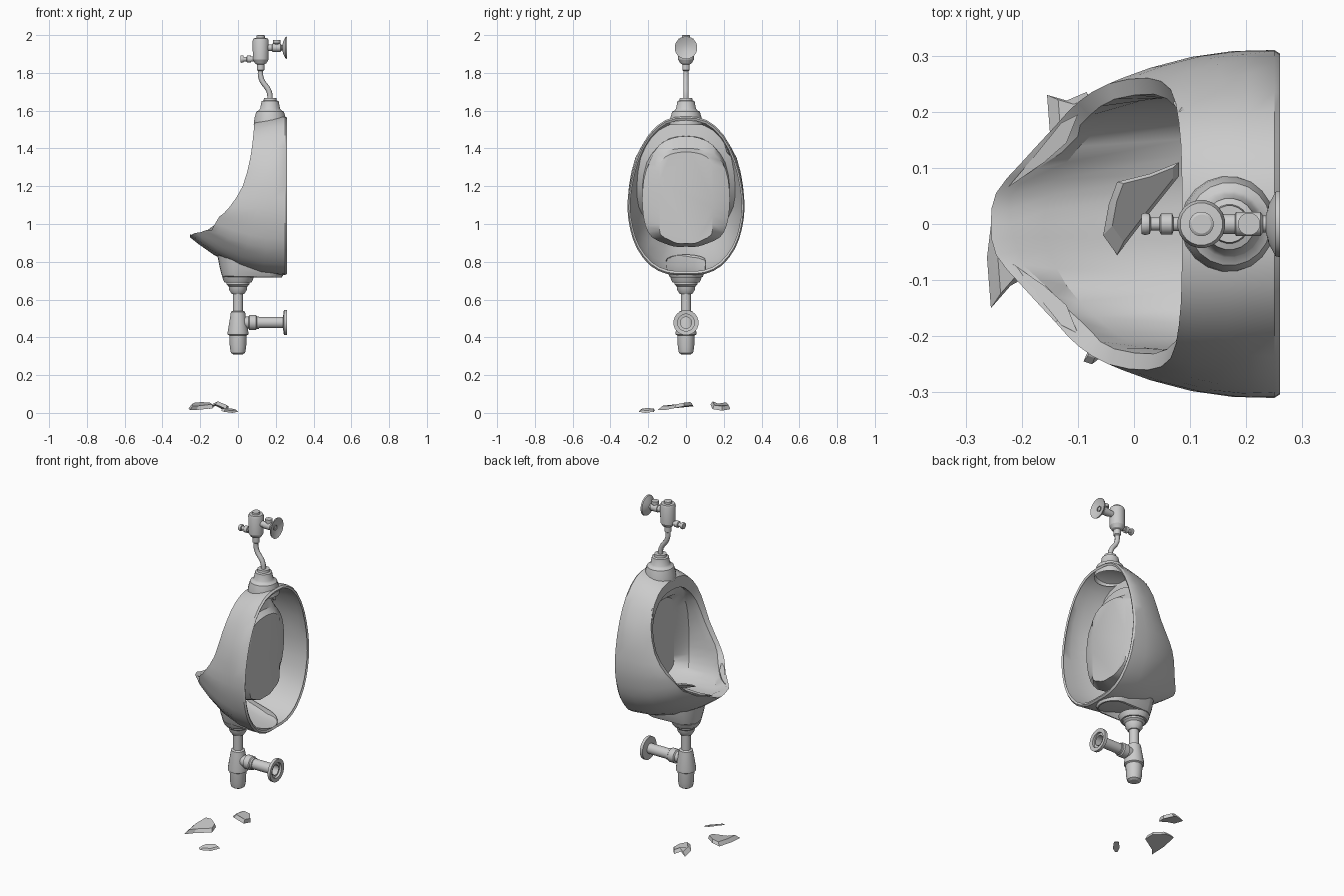
import bpy, bmesh, math, random
from mathutils import Vector as V
random.seed(7)


def make(name, verts, faces, angle=35):
    me = bpy.data.meshes.new(name)
    me.from_pydata([tuple(v) for v in verts], [], faces)
    bm = bmesh.new()
    bm.from_mesh(me)
    bmesh.ops.remove_doubles(bm, verts=bm.verts, dist=0.0002)
    bmesh.ops.recalc_face_normals(bm, faces=bm.faces)
    bm.to_mesh(me)
    bm.free()
    ob = bpy.data.objects.new(name, me)
    bpy.context.collection.objects.link(ob)
    bpy.context.view_layer.objects.active = ob
    bpy.ops.object.select_all(action='DESELECT')
    ob.select_set(True)
    bpy.ops.object.shade_smooth_by_angle(angle=math.radians(angle))
    return ob


def loft(name, loops, cap=False, angle=30):
    n = len(loops[0])
    verts = [p for l in loops for p in l]
    faces = [(k*n+i, k*n+(i+1) % n, (k+1)*n+(i+1) % n, (k+1)*n+i)
             for k in range(len(loops)-1) for i in range(n)]
    if cap:
        faces.append(tuple(range((len(loops)-1)*n, len(loops)*n)))
    return make(name, verts, faces, angle)


def lathe(name, origin, axis, prof, seg=20):
    axis, o = V(axis), V(origin)
    u = axis.orthogonal().normalized()
    w = axis.cross(u)
    loops = [[o + axis*h + (u*math.cos(a) + w*math.sin(a))*r
              for a in (2*math.pi*i/seg for i in range(seg))] for r, h in prof]
    return loft(name, loops)


def mirror(half):
    half = [V(p) for p in half]
    return half + [V((p.x, -p.y, p.z)) for p in half[-2:0:-1]]


def smooth(loop):
    # insert one curve-interpolated point between each pair
    n, out = len(loop), []
    for i in range(n):
        a, b, c, d = (loop[(i+k) % n] for k in (-1, 0, 1, 2))
        out += [b, (b+c)*0.5625 - (a+d)*0.0625]
    return out


def slab(name, pts, off):
    # broken piece: outline plus a thickness offset
    n, off = len(pts), V(off)
    c = sum((V(p) for p in pts), V()) / n
    low = [V(p) for p in pts]
    top = [p + off + (c-p)*0.2 for p in low]
    faces = [(i, (i+1) % n, n+(i+1) % n, n+i) for i in range(n)]
    faces += [tuple(range(n)), tuple(range(n, 2*n))]
    return make(name, low + top, faces, 15)


# urinal shell: half outlines from bottom to top
yz = [(0, .73), (.1, .735), (.19, .78), (.26, .87), (.295, .97), (.31, 1.08),
      (.3, 1.2), (.265, 1.34), (.2, 1.47), (.11, 1.55), (0, 1.57)]
back = smooth(mirror([(.25, y, z) for y, z in yz]))
rim = smooth(mirror([(-.255, 0, .94), (-.246, .055, .942), (-.2, .11, .955), (-.14, .175, .978),
                     (-.1, .217, 1.032), (-.045, .25, 1.09), (.025, .26, 1.2), (.065, .24, 1.35),
                     (.08, .18, 1.46), (.085, .1, 1.52), (.085, 0, 1.535)]))
mid = V((0, 0, 1.15))


def toward(loop, k, dx=0.0):
    return [V((p.x+dx, p.y*(1-k), p.z+(mid.z-p.z)*k)) for p in loop]


def between(t):
    out = []
    for a, b in zip(back, rim):
        p = a.lerp(b, t)
        d = V((0, p.y, p.z-mid.z)).normalized()
        amt = (.016 + .042*max(0, -d.z)**2) if d.z < .6 else .008
        out.append(p + d*amt*4*t*(1-t))
    return out


# bowl inside the rim
bowl_a = smooth(mirror([(-.16, 0, .905), (-.15, .05, .905), (-.12, .11, .915), (-.07, .165, .945),
                        (-.01, .21, 1.01), (.03, .222, 1.1), (.075, .222, 1.2), (.11, .195, 1.33),
                        (.12, .14, 1.42), (.125, .07, 1.455), (.125, 0, 1.465)]))
bowl_b = smooth(mirror([(.08, 0, .88), (.08, .06, .88), (.085, .12, .9), (.11, .18, .93),
                        (.13, .215, .99), (.14, .23, 1.08), (.145, .23, 1.18), (.145, .21, 1.29),
                        (.145, .15, 1.37), (.145, .07, 1.395), (.145, 0, 1.4)]))
panel = [V((.178, max(-.14, min(.14, p.y*.75)), 1.13+(p.z-1.13)*.93)) for p in bowl_b]
rim_in = []
for p in rim:
    up = max(0, min(1, (p.z-1.2)/.25))
    front = max(0, min(1, (-.05-p.x)/.1))
    rim_in.append(V((p.x + .01 + .018*front, p.y*(.89-.04*up),
                     p.z + (1.15-p.z)*(.04+.14*up) - .014*front)))
# jagged break along the front lip
for a, b in zip(rim, rim_in):
    if a.x < -.09:
        dz = random.uniform(-.012, .01)
        a.z += dz
        b.z += dz + random.uniform(-.006, .003)
        b.x += random.uniform(-.004, .014)
loft("urinal_shell", [toward(back, .05, .004), toward(back, .02, .01), back, between(.25),
                      between(.5), between(.75), between(.92), rim, rim_in,
                      bowl_a, bowl_b, panel], cap=True)

# jagged slivers still attached to the lip
for s in (1, -1):
    slab("lip_sliver", [(-.225, .065*s, .945), (-.16, .11*s, .962), (-.12, .145*s, .985),
                        (-.1, .195*s, 1.012), (-.13, .18*s, .99), (-.18, .118*s, .955)],
         (.004, 0, -.012))
# chip at the upper side of the opening
slab("rim_chip", [(.08, .2, 1.44), (.09, .215, 1.41), (.078, .235, 1.36), (.07, .215, 1.38)], (.012, 0, 0))


# drain outlet under the bowl, open toward the wall
def slot(x0, x1, hw, z0, z1, n=24):
    out = []
    for i in range(n):
        c, s = math.cos(2*math.pi*i/n), math.sin(2*math.pi*i/n)
        x = x0+hw+hw*c if c < 0 else x1-hw+hw*c
        out.append(V((x, hw*s, z0+(z1-z0)*(x-x0)/(x1-x0))))
    return out


loft("drain_outlet", [slot(-.11, .24, .105, .838, .737), slot(-.098, .24, .1, .775, .731),
                      slot(-.085, .232, .088, .725, .717), slot(-.08, .225, .078, .72, .716)])
lathe("drain_neck", (0, 0, 0), (0, 0, 1), [(0, .72), (.085, .72), (.078, .7), (.072, .69), (.05, .69)])

# trap below
lathe("drain_pipe", (0, 0, 0), (0, 0, 1),
      [(0, .695), (.062, .695), (.062, .68), (.05, .67), (.047, .65), (.033, .63), (.027, .63), (.027, .53)])
lathe("trap_body", (0, 0, 0), (0, 0, 1),
      [(.027, .54), (.038, .535), (.04, .52), (.055, .43), (.055, .415), (.046, .41),
       (.044, .35), (.038, .318), (.025, .31), (0, .31)])
lathe("waste_pipe", (0, 0, .478), (1, 0, 0),
      [(0, .03), (.032, .03), (.032, .055), (.04, .06), (.04, .095), (.034, .1), (.034, .11),
       (.03, .112), (.03, .25)])
lathe("waste_flange", (0, 0, .478), (1, 0, 0),
      [(.03, .238), (.045, .24), (.067, .243), (.067, .26), (.045, .258), (.045, .245)])

# inlet collar on top
lathe("inlet_collar", (.17, 0, 0), (0, 0, 1),
      [(.088, 1.525), (.084, 1.56), (.074, 1.595), (.06, 1.602), (.053, 1.612), (.046, 1.65),
       (.035, 1.654), (.033, 1.668), (0, 1.668)])

# bent supply pipe
cu = bpy.data.curves.new("supply_pipe", 'CURVE')
cu.dimensions = '3D'
cu.bevel_depth = .014
cu.bevel_resolution = 2
cu.resolution_u = 6
sp = cu.splines.new('BEZIER')
path = [(.17, 0, 1.65), (.165, 0, 1.7), (.123, 0, 1.77), (.12, 0, 1.85)]
sp.bezier_points.add(len(path)-1)
for b, p in zip(sp.bezier_points, path):
    b.co = p
    b.handle_left_type = b.handle_right_type = 'AUTO'
bpy.context.collection.objects.link(bpy.data.objects.new("supply_pipe", cu))

# flush valve
lathe("valve_body", (.12, 0, 0), (0, 0, 1),
      [(.014, 1.81), (.02, 1.815), (.02, 1.845), (.03, 1.85), (.042, 1.87), (.043, 1.97),
       (.038, 1.983), (.022, 1.984), (.022, 1.997), (.017, 2.0), (0, 2.0)])
lathe("push_button", (0, 0, 1.873), (1, 0, 0),
      [(0, .013), (.018, .013), (.02, .02), (.018, .028), (.012, .03), (.012, .045), (.019, .048),
       (.019, .068), (.013, .07), (.013, .1)])
lathe("valve_pipe", (0, 0, 1.933), (1, 0, 0),
      [(.018, .15), (.018, .18), (.022, .182), (.022, .225), (.015, .23), (.015, .25)])
lathe("stop_knob", (.205, 0, 0), (0, 0, 1), [(.014, 1.94), (.014, 1.955), (.02, 1.957), (.02, 1.975), (0, 1.975)])
lathe("valve_flange", (0, 0, 1.933), (1, 0, 0),
      [(.015, .235), (.035, .24), (.058, .252), (.06, .26), (.05, .256), (.02, .245), (0, .245)])

# broken piece lying in the bowl
slab("bowl_shard", [(-.03, -.055, .9), (-.055, -.02, .92), (-.045, .035, .945), (-.03, .075, .96),
                    (.03, .09, .95), (.08, .11, .93), (.08, .085, .915), (.02, .01, .9)], (.004, .004, .012))
# broken pieces on the floor
slab("floor_shard_large", [(-.255, -.15, .015), (-.262, -.06, .025), (-.25, .04, .035), (-.2, .035, .04),
                           (-.14, -.01, .035), (-.13, -.06, .025), (-.22, -.11, .015)], (.008, .005, .02))
slab("floor_shard_mid", [(-.155, .23, .02), (-.12, .22, .038), (-.085, .235, .02), (-.05, .19, .012),
                         (-.06, .14, .02), (-.12, .13, .045), (-.15, .165, .03)], (.01, 0, .02))
slab("floor_shard_small", [(-.09, -.245, .012), (-.075, -.25, .006), (-.03, -.215, 0), (.0, -.17, .006),
                           (-.03, -.165, .014), (-.075, -.21, .018)], (0, .003, .01))
